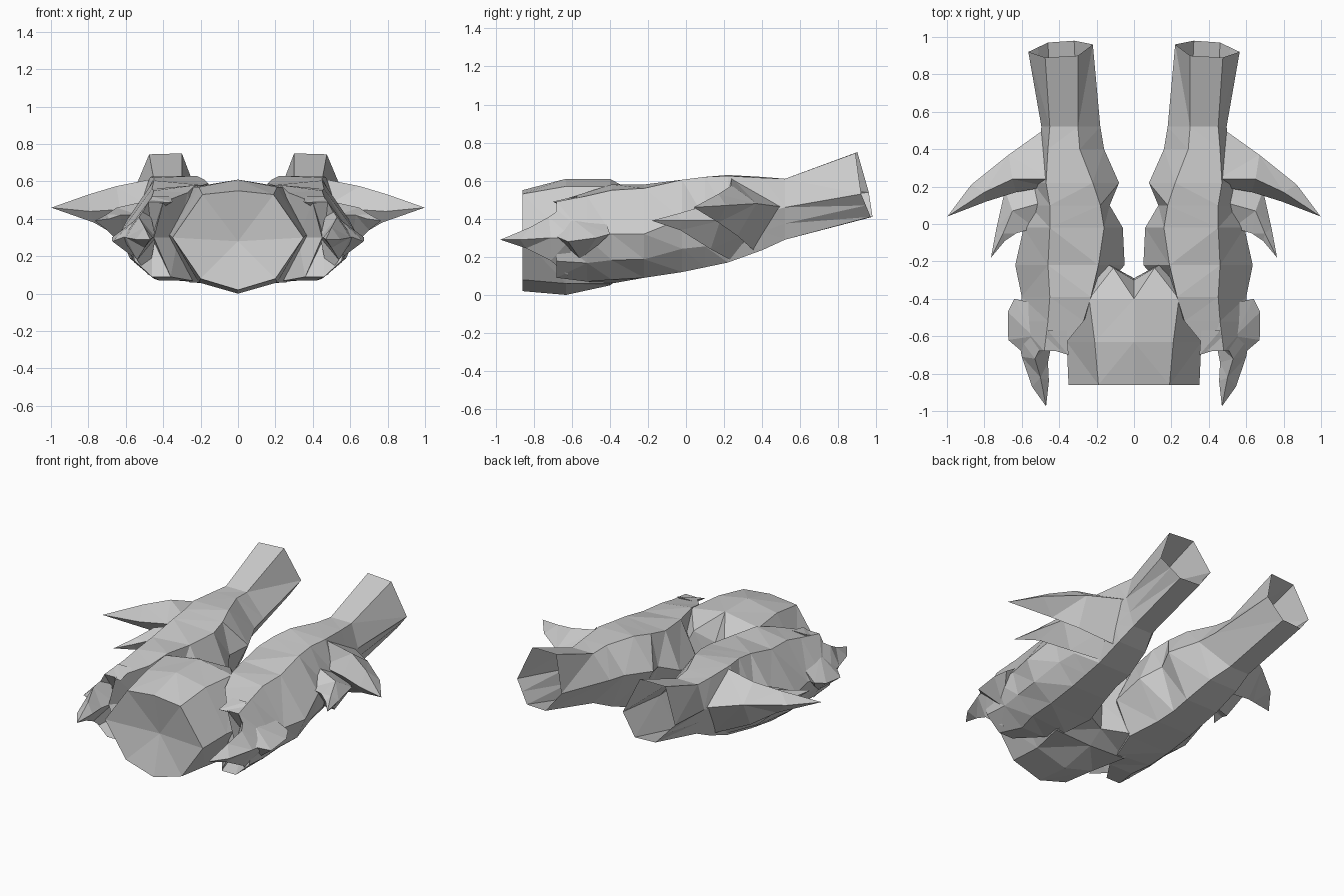
import bpy, bmesh


def finish(name, bm, mirror):
    bmesh.ops.recalc_face_normals(bm, faces=bm.faces)
    me = bpy.data.meshes.new(name)
    bm.to_mesh(me)
    bm.free()
    ob = bpy.data.objects.new(name, me)
    bpy.context.collection.objects.link(ob)
    if mirror:
        ob.modifiers.new("Mirror", 'MIRROR').use_axis[0] = True
    return ob


def loft(name, rings, start=None, end=None, mirror=True):
    """Skin closed rings of 3D points; start / end are optional fan points."""
    bm = bmesh.new()
    rows = [[bm.verts.new(p) for p in r] for r in rings]
    n = len(rows[0])
    for a, b in zip(rows, rows[1:]):
        for i in range(n):
            j = (i + 1) % n
            bm.faces.new((a[i], a[j], b[j], b[i]))
    for row, tip in ((rows[0], start), (rows[-1], end)):
        if tip:
            t = bm.verts.new(tip)
            for i in range(n):
                bm.faces.new((row[i], row[(i + 1) % n], t))
    bmesh.ops.triangulate(bm, faces=[f for f in bm.faces if len(f.verts) > 3])
    return finish(name, bm, mirror)


def hull(name, pts):
    bm = bmesh.new()
    for p in pts:
        bm.verts.new(p)
    bmesh.ops.convex_hull(bm, input=bm.verts)
    return finish(name, bm, True)


# Trunk: eight-sided half profiles reflected into full rings, dished front
trunk = [
    (-.86, 0, [(0, .55), (.19, .53), (.35, .30), (.20, .08), (0, .02)]),
    (-.63, 0, [(0, .61), (.21, .57), (.36, .31), (.21, .06), (0, .00)]),
    (-.40, 0, [(0, .61), (.24, .57), (.40, .31), (.26, .06), (0, .05)]),
    (-.30, .6, [(0, .45), (.11, .52), (.20, .31), (.20, .10), (0, .12)]),
]
rings = []
for y, lean, half in trunk:
    full = half + [(-x, z) for x, z in half[-2:0:-1]]
    rings.append([(x, y + lean * abs(x), z) for x, z in full])
loft("trunk", rings, (0, -.80, .28), (0, -.29, .28), mirror=False)

# Hip and leg: inner top, outer top, outer mid, outer low, inner low, inner mid
leg = [
    (-.68, [(.40, .49), (.48, .49), (.58, .30), (.46, .09), (.36, .09), (.45, .30)]),
    (-.52, [(.27, .54), (.46, .52), (.62, .30), (.42, .07), (.25, .07), (.32, .30)]),
    (-.39, [(.23, .58), (.45, .55), (.60, .32), (.45, .08), (.20, .06), (.20, .30)]),
    (-.22, [(.19, .58), (.46, .56), (.635, .32), (.45, .09), (.15, .09), (.05, .30)]),
    (-.02, [(.16, .59), (.45, .605), (.59, .40), (.45, .12), (.20, .12), (.06, .36)]),
    (.10, [(.18, .61), (.45, .62), (.56, .40), (.45, .145), (.22, .145), (.13, .41)]),
    (.22, [(.22, .63), (.47, .625), (.54, .42), (.45, .17), (.22, .17), (.08, .44)]),
    (.40, [(.29, .62), (.46, .615), (.51, .43), (.45, .235), (.25, .235), (.16, .46)]),
    (.52, [(.30, .61), (.45, .61), (.495, .46), (.44, .29), (.30, .29), (.18, .47)]),
]
rings = [[(x, y, z) for x, z in pts] for y, pts in leg]
# open, slanted tube end
rings.append([(.30, .90, .75), (.475, .89, .745), (.565, .92, .53),
              (.46, .97, .41), (.32, .98, .41), (.22, .96, .54)])
# extra low outer corner rounds the hips
for r in rings:
    (ax, ay, az), (bx, by, bz) = r[2], r[3]
    out = .035 if ay < .15 else 0
    r.insert(3, ((ax + bx) / 2 + out, (ay + by) / 2, (az + bz) / 2 - out / 2))
loft("leg", rings, start=(.46, -.57, .30))

# Large side spike
loft("large_side_spike", [
    [(.46, .52, .46), (.45, .24, .615), (.46, .20, .46), (.44, .36, .23)],
    [(.67, .37, .48), (.65, .24, .575), (.63, .17, .45), (.65, .27, .31)],
    [(.87, .21, .47), (.80, .17, .53), (.79, .12, .44), (.77, .17, .38)],
], end=(.998, .04, .46))

# Small side spike, tucked under the large one
loft("small_side_spike", [
    [(.47, .40, .36), (.47, .12, .50), (.53, -.02, .42), (.44, .24, .18)],
    [(.69, .18, .39), (.65, .07, .46), (.63, -.05, .42), (.60, .13, .24)],
    [(.735, -.02, .39), (.70, -.05, .425), (.69, -.09, .40), (.70, -.03, .34)],
], end=(.765, -.18, .39))

# Forward hip spike
loft("forward_hip_spike", [
    [(.62, -.60, .30), (.48, -.62, .48), (.44, -.64, .30), (.48, -.62, .10)],
    [(.60, -.71, .30), (.53, -.72, .41), (.46, -.74, .30), (.54, -.71, .18)],
    [(.545, -.87, .29), (.50, -.82, .355), (.455, -.84, .30), (.50, -.84, .245)],
], end=(.47, -.975, .29))

# Faceted knob on the outer hip
hull("hip_knob", [(.55, -.42, .38), (.64, -.40, .32), (.675, -.47, .30),
                  (.672, -.62, .28), (.59, -.69, .31), (.54, -.60, .40),
                  (.54, -.55, .18), (.50, -.45, .30)])

# Small hooked point beside the trunk
hull("hip_hook", [(.35, -.70, .49), (.46, -.57, .52), (.36, -.57, .52),
                  (.44, -.60, .44), (.48, -.66, .48)])
